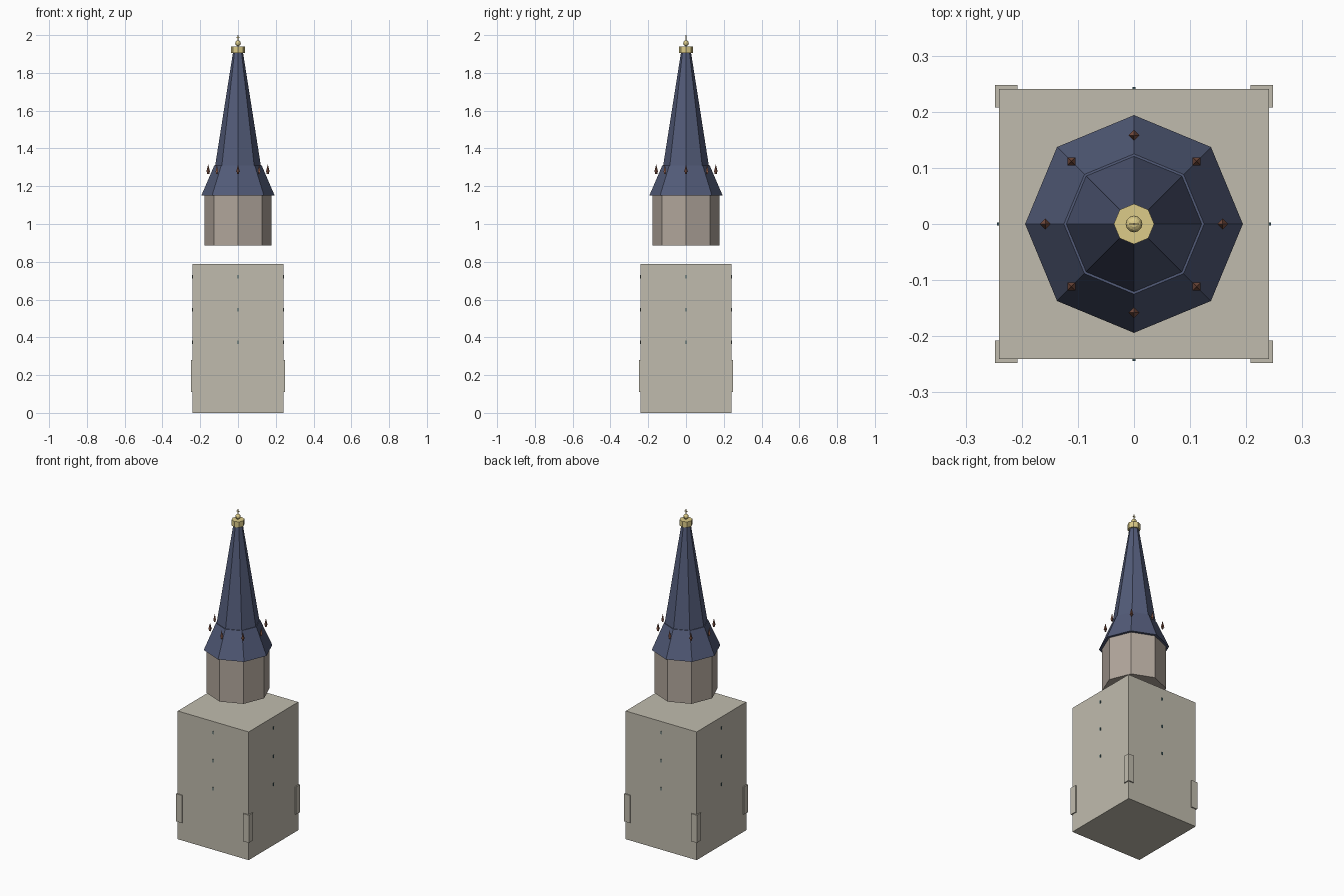
import bpy, math
from math import cos, sin, pi

if "Cube" in bpy.data.objects:
    bpy.data.objects.remove(bpy.data.objects["Cube"])


def material(name, rgb):
    m = bpy.data.materials.new(name)
    m.diffuse_color = (*rgb, 1)
    m.use_nodes = True
    m.node_tree.nodes["Principled BSDF"].inputs["Base Color"].default_value = m.diffuse_color
    return m


STONE = material("pale_stone", (0.53, 0.50, 0.42))
DRUM = material("warm_stone", (0.44, 0.38, 0.33))
SLATE = material("blue_slate", (0.085, 0.105, 0.19))
GOLD = material("gilding", (0.72, 0.60, 0.25))
COPPER = material("copper", (0.22, 0.09, 0.06))
GLASS = material("dark_glass", (0.04, 0.09, 0.10))


def finish(name, mat):
    o = bpy.context.object
    o.name = name
    o.data.materials.append(mat)
    return o


def box(name, mat, centre, size, turn=0):
    bpy.ops.mesh.primitive_cube_add(size=1, location=centre, rotation=(0, 0, turn))
    o = finish(name, mat)
    o.scale = size
    return o


def frustum(name, mat, r1, r2, z1, z2, sides=8, x=0, y=0, turn=0):
    # turn is chosen so that a vertex points along the axes
    bpy.ops.mesh.primitive_cone_add(vertices=sides, radius1=r1, radius2=r2, depth=z2 - z1,
                                    location=(x, y, (z1 + z2) / 2), rotation=(0, 0, turn))
    return finish(name, mat)


# square tower body
box("tower_body", STONE, (0, 0, 0.394), (0.482, 0.482, 0.788))

# corner quoins
for sx in (-1, 1):
    for sy in (-1, 1):
        box("corner_block", STONE, (sx * 0.2275, sy * 0.2275, 0.195), (0.04, 0.04, 0.17))

# slit windows on all four faces
for i in range(4):
    a = i * pi / 2
    for z in (0.375, 0.547, 0.72):
        box("slit_window", GLASS, (0.241 * cos(a), 0.241 * sin(a), z),
            (0.006, 0.006, 0.018), a)

# octagonal drum and two-stage spire
frustum("octagon_drum", DRUM, 0.178, 0.178, 0.886, 1.151)
frustum("spire_skirt", SLATE, 0.194, 0.125, 1.151, 1.311)
frustum("spire", SLATE, 0.121, 0.027, 1.309, 1.905)

# small finials around the skirt
for i in range(8):
    a = i * pi / 4
    x, y = 0.158 * cos(a), 0.158 * sin(a)
    frustum("finial_base", COPPER, 0.006, 0.006, 1.266, 1.277, 4, x, y, a)
    frustum("finial_spike", COPPER, 0.010, 0, 1.276, 1.316, 4, x, y, a)

# gilded collar, ball and cross
frustum("top_collar", GOLD, 0.036, 0.036, 1.904, 1.939)
bpy.ops.mesh.primitive_uv_sphere_add(segments=12, ring_count=8, radius=0.015, location=(0, 0, 1.957))
finish("top_ball", GOLD)
box("ball_stem", GOLD, (0, 0, 1.941), (0.006, 0.006, 0.01))
box("cross_post", GOLD, (0, 0, 1.985), (0.004, 0.004, 0.03))
box("cross_arm", GOLD, (0, 0, 1.988), (0.016, 0.004, 0.004))
